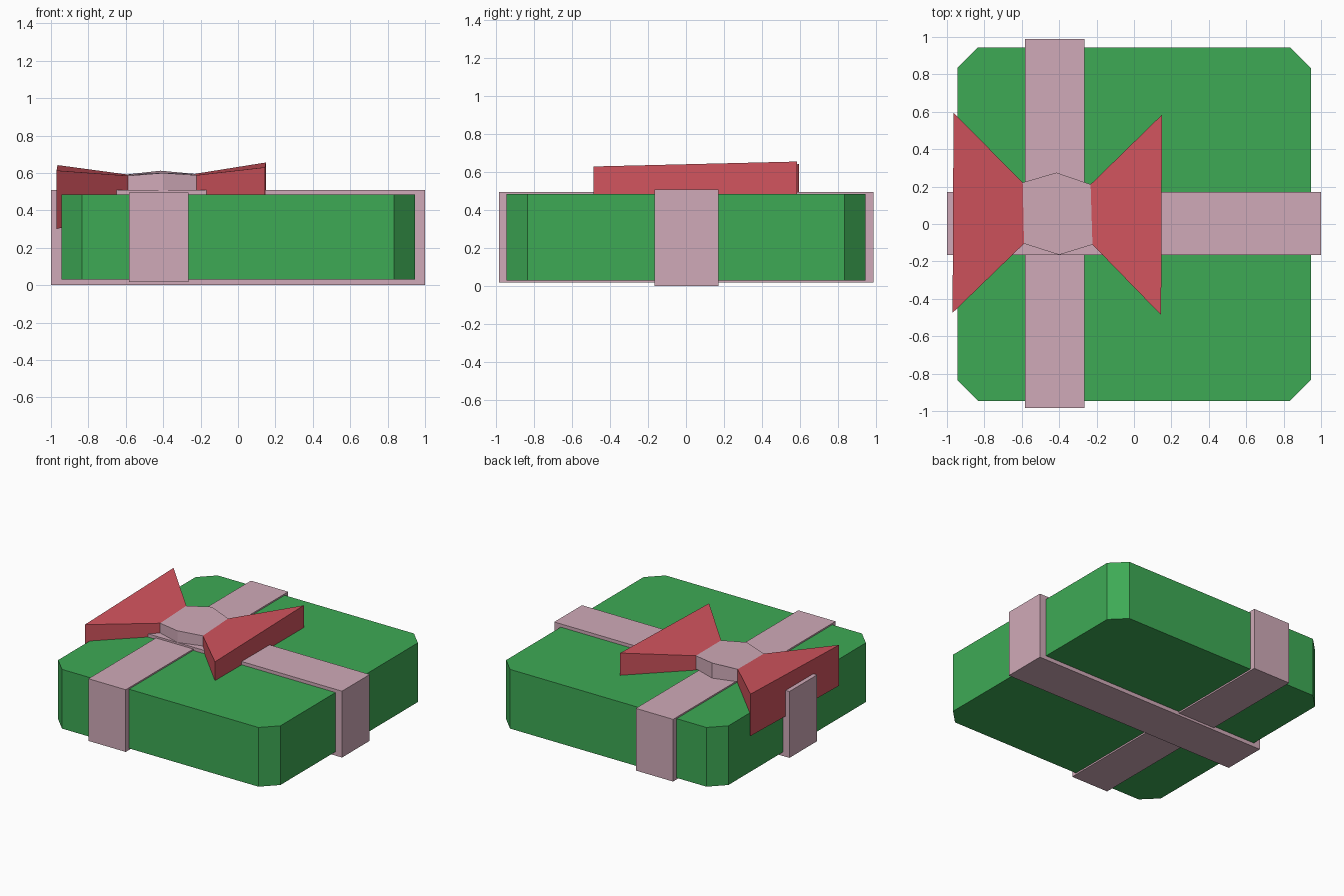
import bpy

if "Cube" in bpy.data.objects:
    bpy.data.objects.remove(bpy.data.objects["Cube"])


def material(name, rgb):
    m = bpy.data.materials.new(name)
    m.diffuse_color = (*rgb, 1)
    m.use_nodes = True
    m.node_tree.nodes["Principled BSDF"].inputs["Base Color"].default_value = m.diffuse_color
    return m


GREEN = material("wrap green", (0.048, 0.402, 0.091))
PINK = material("ribbon pink", (0.631, 0.402, 0.479))
RED = material("bow red", (0.645, 0.089, 0.112))


def prism(name, outline, bottoms, tops, mat):
    """Upright prism: counter-clockwise outline, bottom and top heights per corner."""
    n = len(outline)
    if not isinstance(bottoms, (list, tuple)):
        bottoms = [bottoms] * n
    if not isinstance(tops, (list, tuple)):
        tops = [tops] * n
    verts = [(x, y, z) for (x, y), z in zip(outline, bottoms)]
    verts += [(x, y, z) for (x, y), z in zip(outline, tops)]
    faces = [tuple(reversed(range(n))), tuple(range(n, 2 * n))]
    faces += [(i, (i + 1) % n, n + (i + 1) % n, n + i) for i in range(n)]
    mesh = bpy.data.meshes.new(name)
    mesh.from_pydata(verts, [], faces)
    mesh.materials.append(mat)
    ob = bpy.data.objects.new(name, mesh)
    bpy.context.collection.objects.link(ob)
    return ob


def rect(x0, x1, y0, y1):
    return [(x0, y0), (x1, y0), (x1, y1), (x0, y1)]


# gift box with cut corners
S, C = 0.945, 0.835
prism("gift_box", [(-C, -S), (C, -S), (S, -C), (S, C),
                   (C, S), (-C, S), (-S, C), (-S, -C)], 0.03, 0.485, GREEN)

# ribbons wrapped round the box
prism("long_ribbon", rect(-1, 1, -0.165, 0.172), 0.0, 0.51, PINK)
prism("cross_ribbon", rect(-0.582, -0.265, -0.985, 0.988), 0.018, 0.496, PINK)

# six-sided knot with a raised ridge
prism("bow_knot", [(-0.588, -0.105), (-0.40, -0.165), (-0.222, -0.11),
                   (-0.232, 0.212), (-0.415, 0.275), (-0.595, 0.222)],
      0.495, [0.585, 0.60, 0.588, 0.595, 0.612, 0.592], PINK)

# flared bow loops, sunk into the box lid
prism("left_bow_loop", [(-0.97, -0.475), (-0.588, -0.105),
                        (-0.595, 0.222), (-0.965, 0.595)],
      [0.30, 0.40, 0.40, 0.32], [0.613, 0.585, 0.592, 0.642], RED)
prism("right_bow_loop", [(-0.222, -0.11), (0.145, -0.487),
                         (0.15, 0.585), (-0.232, 0.212)],
      [0.40, 0.31, 0.33, 0.40], [0.588, 0.63, 0.656, 0.595], RED)
